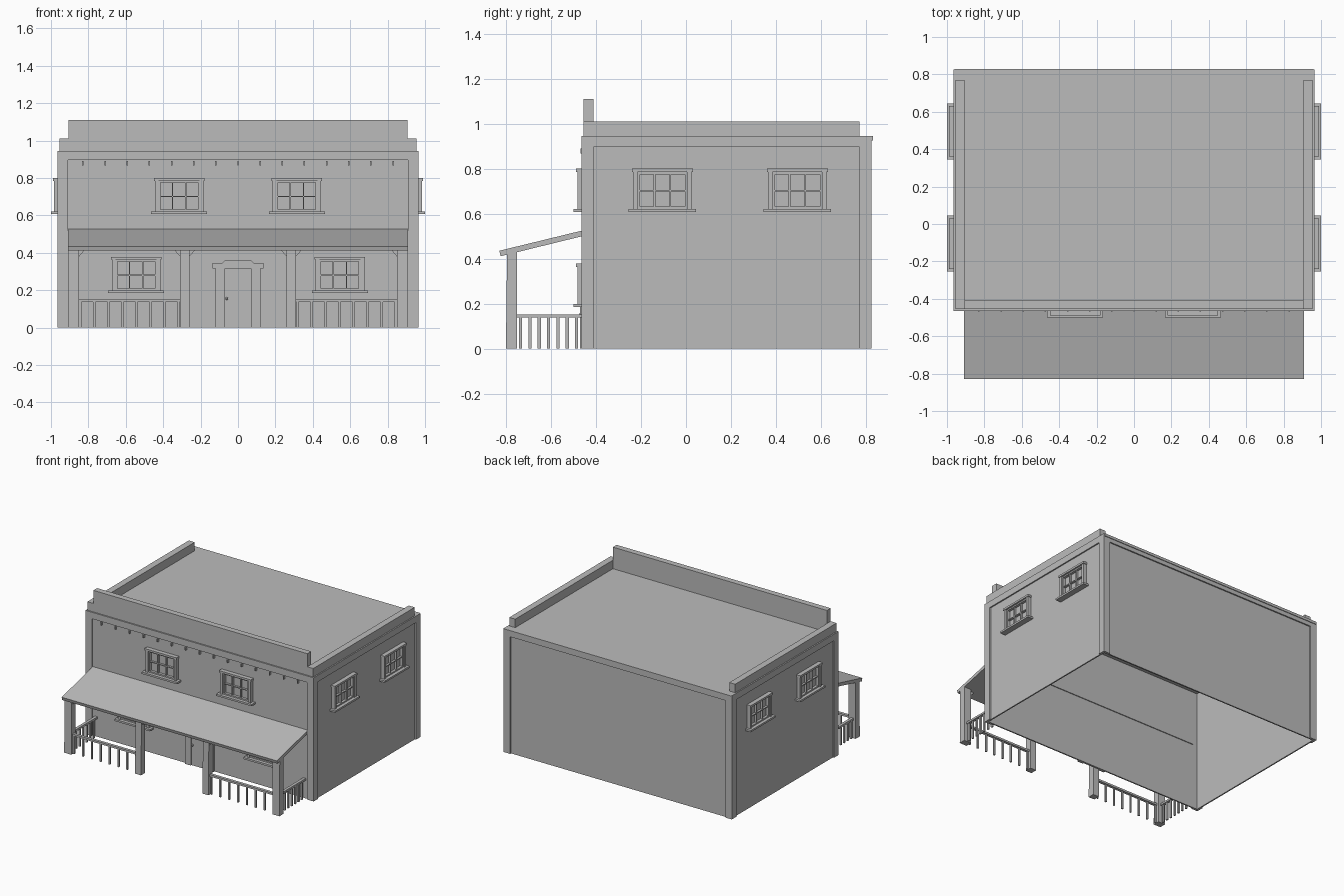
import bpy, bmesh, math
from mathutils import Vector, Matrix

if "Cube" in bpy.data.objects:
    bpy.data.objects.remove(bpy.data.objects["Cube"], do_unlink=True)

mat = bpy.data.materials.new("plain_grey")
mat.use_nodes = True
GREY = (0.5, 0.5, 0.5, 1)
mat.diffuse_color = GREY
mat.node_tree.nodes["Principled BSDF"].inputs["Base Color"].default_value = GREY


def make(name, bm):
    bmesh.ops.recalc_face_normals(bm, faces=bm.faces)
    mesh = bpy.data.meshes.new(name)
    bm.to_mesh(mesh)
    bm.free()
    mesh.materials.append(mat)
    obj = bpy.data.objects.new(name, mesh)
    bpy.context.collection.objects.link(obj)
    return obj


def add_box(bm, a, b):
    """Box between two opposite corners."""
    a, b = Vector(a), Vector(b)
    size = [abs(v) for v in b - a]
    m = Matrix.Translation((a + b) / 2) @ Matrix.Diagonal((*size, 1))
    bmesh.ops.create_cube(bm, size=1, matrix=m)


def boxes(name, pairs):
    bm = bmesh.new()
    for a, b in pairs:
        add_box(bm, a, b)
    return make(name, bm)


def prism(bm, points, push):
    """Flat outline extruded along a vector."""
    face = bm.faces.new([bm.verts.new(p) for p in points])
    out = bmesh.ops.extrude_face_region(bm, geom=[face])["geom"]
    bmesh.ops.translate(bm, vec=push, verts=[v for v in out if isinstance(v, bmesh.types.BMVert)])


# Wall frames: (along, outward, up) mapped to world space
def front(u, d, z): return (u, -0.455 - d, z)
def back(u, d, z): return (u, 0.815 + d, z)
def left(u, d, z): return (0.955 + d, u, z)
def right(u, d, z): return (-0.955 - d, u, z)


def panels(name, wall, rects):
    """Boxes on a wall from (u0, u1, z0, z1, depth0, depth1)."""
    boxes(name, [(wall(u0, d0, z0), wall(u1, d1, z1)) for u0, u1, z0, z1, d0, d1 in rects])


# Walls with raised corner strips and top band
TOP, BAND, STRIP = 0.945, 0.895, 0.055
for name, wall, u0, u1 in (("front", front, -0.965, 0.965), ("back", back, -0.965, 0.965),
                           ("left", left, -0.465, 0.825), ("right", right, -0.465, 0.825)):
    panels(name + "_wall", wall, [(u0 + 0.01, u1 - 0.01, 0, TOP - 0.005, -0.01, 0)])
    panels(name + "_trim", wall, [(u0, u0 + STRIP, 0, TOP, -0.005, 0.01),
                                  (u1 - STRIP, u1, 0, TOP, -0.005, 0.01),
                                  (u0 + STRIP, u1 - STRIP, BAND, TOP, -0.005, 0.01)])

# Roof deck and parapets
boxes("roof_deck", [((-0.96, -0.46, 0.925), (0.96, 0.83, TOP))])
boxes("front_parapet", [((-0.955, -0.455, TOP), (0.955, -0.41, 1.01)),
                        ((-0.905, -0.455, 1.01), (0.905, -0.41, 1.11))])
boxes("side_parapets", [((s * 0.905, -0.41, TOP), (s * 0.955, 0.77, 1.01)) for s in (-1, 1)])


# Windows: sill, lintel, jambs and glazing bars
def window(name, wall, u, z):
    rects = [(u - 0.15, u + 0.15, z, z + 0.014, 0, 0.045),
             (u - 0.135, u + 0.135, z + 0.178, z + 0.193, 0, 0.033),
             (u - 0.11, u + 0.11, z + 0.014, z + 0.024, 0, 0.02),
             (u - 0.11, u + 0.11, z + 0.168, z + 0.178, 0, 0.02),
             (u - 0.11, u + 0.11, z + 0.091, z + 0.098, 0, 0.016)]
    for s in (-1, 1):
        rects.append((u + s * 0.11, u + s * 0.13, z + 0.014, z + 0.178, 0, 0.028))
        rects.append((u + s * 0.1, u + s * 0.11, z + 0.014, z + 0.178, 0, 0.02))
        rects.append((u + s * 0.035 - 0.0035, u + s * 0.035 + 0.0035, z + 0.02, z + 0.172, 0, 0.016))
    panels(name, wall, rects)


for side, s in (("right", -1), ("left", 1)):
    window("upper_window_" + side, front, s * 0.315, 0.607)
    window("lower_window_" + side, front, s * 0.545, 0.185)
    for i, y in enumerate((-0.105, 0.495)):
        window(f"{side}_wall_window_{i + 1}", left if s > 0 else right, y, 0.607)

# Door with frame, stepped cornice and knob
panels("door", front, [(-0.07, 0.07, 0, 0.315, 0, 0.006)])
panels("door_frame", front, [(-0.12, -0.07, 0, 0.315, 0, 0.015), (0.07, 0.12, 0, 0.315, 0, 0.015)])
bm = bmesh.new()
half = [(0.135, 0.315), (0.135, 0.345), (0.085, 0.345), (0.07, 0.36)]
outline = half + [(-x, z) for x, z in reversed(half)]
prism(bm, [front(x, 0, z) for x, z in outline], (0, -0.022, 0))
make("door_cornice", bm)
bm = bmesh.new()
bmesh.ops.create_uvsphere(bm, u_segments=8, v_segments=6, radius=0.008,
                          matrix=Matrix.Translation(front(-0.06, 0.01, 0.155)))
make("door_knob", bm)

# Row of small pegs under the band
panels("wall_pegs", front, [(x - 0.004, x + 0.004, 0.867, 0.89, 0, 0.014)
                            for x in [(i - 7) * 0.1185 for i in range(15)]])

# Sloping porch roof
bm = bmesh.new()
prism(bm, [(-0.91, -0.83, 0.435), (-0.91, -0.44, 0.53), (-0.91, -0.44, 0.505), (-0.91, -0.823, 0.411)],
      (1.82, 0, 0))
make("porch_roof", bm)

# Porch posts with corner braces
POSTS = (-0.88, -0.285, 0.285, 0.88)
for i, x in enumerate(POSTS):
    bm = bmesh.new()
    h = 0.03 if abs(x) > 0.5 else 0.025
    prism(bm, [(x - h, -0.8, 0), (x - h, -0.75, 0), (x - h, -0.75, 0.43), (x - h, -0.795, 0.42)],
          (2 * h, 0, 0))
    for s in (-1, 1):
        if abs(x + s * 0.1) < 0.9:
            e = x + s * h
            prism(bm, [(e, -0.785, 0.38), (e + s * 0.035, -0.785, 0.42), (e, -0.785, 0.42)], (0, 0.025, 0))
    make(f"porch_post_{i + 1}", bm)

# Porch railings at the front and the ends
for side, s in (("right", -1), ("left", 1)):
    rail = [((s * 0.31, -0.785, 0.138), (s * 0.85, -0.763, 0.153))]
    for i in range(8):
        x = s * (0.318 + i * 0.075)
        rail.append(((x - 0.006, -0.78, 0), (x + 0.006, -0.768, 0.14)))
    boxes("front_railing_" + side, rail)
    rail = [((s * 0.87, -0.75, 0.138), (s * 0.892, -0.455, 0.153))]
    for i in range(7):
        y = -0.735 + i * 0.0415
        rail.append(((s * 0.875, y - 0.007, 0), (s * 0.887, y + 0.007, 0.14)))
    boxes("end_railing_" + side, rail)
